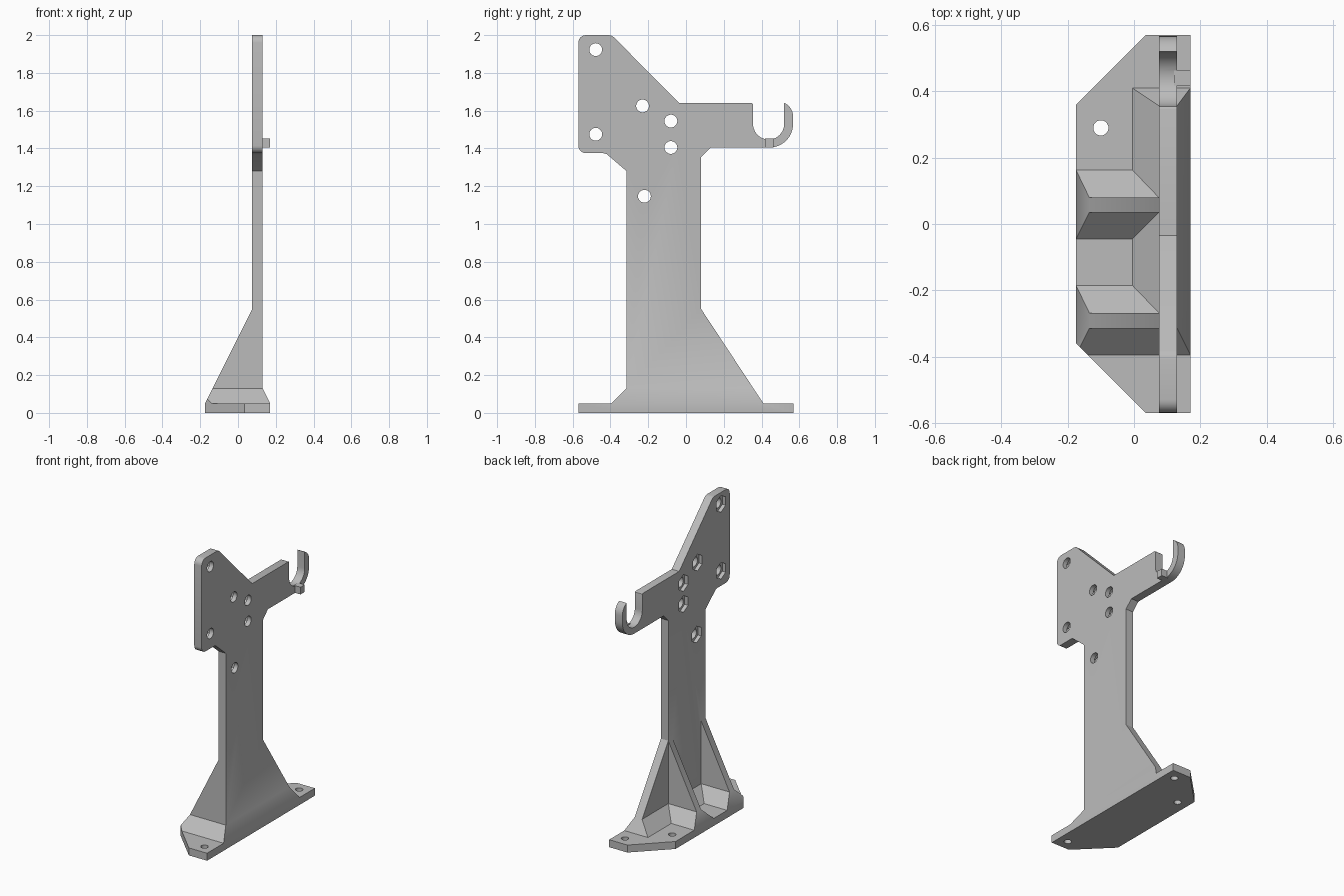
import bpy, bmesh, math
from mathutils import Vector

if "Cube" in bpy.data.objects:
    bpy.data.objects.remove(bpy.data.objects["Cube"])

grey = bpy.data.materials.new("plain grey")
grey.diffuse_color = (0.5, 0.5, 0.5, 1)
grey.use_nodes = True
grey.node_tree.nodes["Principled BSDF"].inputs["Base Color"].default_value = grey.diffuse_color


def make(name, bm):
    bmesh.ops.recalc_face_normals(bm, faces=bm.faces)
    me = bpy.data.meshes.new(name)
    bm.to_mesh(me)
    bm.free()
    ob = bpy.data.objects.new(name, me)
    bpy.context.collection.objects.link(ob)
    me.materials.append(grey)
    return ob


def prism(name, pts, axis, a, b):
    """Extrude a 2D outline along an axis from a to b."""
    bm = bmesh.new()
    place = {"x": lambda p: (a, p[0], p[1]),
             "y": lambda p: (p[0], a, p[1]),
             "z": lambda p: (p[0], p[1], a)}[axis]
    f = bm.faces.new([bm.verts.new(place(p)) for p in pts])
    move = Vector([(b - a) * (axis == k) for k in "xyz"])
    ext = bmesh.ops.extrude_face_region(bm, geom=[f])["geom"]
    bmesh.ops.translate(bm, vec=move,
                        verts=[v for v in ext if isinstance(v, bmesh.types.BMVert)])
    return make(name, bm)


def arc(cx, cy, r, a0, a1, n):
    angles = [math.radians(a0 + (a1 - a0) * i / n) for i in range(n + 1)]
    return [(cx + r * math.cos(a), cy + r * math.sin(a)) for a in angles]


def foot(name, top, low):
    """Flared foot; top and low are (x0, x1, y0, y1), clipped to the base corner."""
    bm = bmesh.new()
    for (x0, x1, y0, y1), z in ((top, 0.13), (low, 0.05), (low, 0.02)):
        for x in (x0, x1):
            for y in (y0, y1):
                bm.verts.new((x, y, z))
    bmesh.ops.convex_hull(bm, input=bm.verts)
    bmesh.ops.dissolve_limit(bm, angle_limit=0.01, verts=bm.verts, edges=bm.edges)
    cut = bmesh.ops.bisect_plane(bm, geom=bm.verts[:] + bm.edges[:] + bm.faces[:],
                                 plane_co=(-0.175, -0.36, 0), plane_no=(-1, -1, 0),
                                 clear_outer=True)
    edges = [e for e in cut["geom_cut"] if isinstance(e, bmesh.types.BMEdge)]
    if edges:
        bmesh.ops.holes_fill(bm, edges=[e for e in bm.edges if e.is_boundary])
    return make(name, bm)


def combine(target, other, operation):
    mod = target.modifiers.new("join", "BOOLEAN")
    mod.operation, mod.object, mod.solver = operation, other, "EXACT"
    bpy.context.view_layer.objects.active = target
    bpy.ops.object.modifier_apply(modifier=mod.name)
    bpy.data.objects.remove(other)


# Upright plate with mounting head, side arm and open hook
outline = ([(-0.315, 0.03), (-0.315, 1.28)]
           + arc(-0.44, 1.335, 0.04, 45, 90, 3)
           + arc(-0.53, 1.415, 0.04, 270, 180, 6)
           + arc(-0.53, 1.96, 0.04, 180, 90, 6)
           + arc(-0.41, 1.96, 0.04, 90, 45, 3)
           + [(-0.035, 1.64), (0.347, 1.64)]
           + arc(0.347, 1.632, 0.008, 90, 0, 3)
           + arc(0.4375, 1.53, 0.0825, 180, 360, 20)
           + [(0.52, 1.64)]
           + arc(0.49, 1.57, 0.077, 60, 0, 6)
           + arc(0.442, 1.53, 0.125, 0, -90, 14)
           + [(0.13, 1.405), (0.08, 1.355), (0.08, 0.55),
              (0.357, 0.13), (0.357, 0.03)])
bracket = prism("bracket", outline, "x", 0.075, 0.13)

# Base plate with two cut corners
base = [(0.035, 0.57), (0.17, 0.57), (0.17, -0.57), (0.035, -0.57),
        (-0.175, -0.36), (-0.175, 0.36)]
combine(bracket, prism("base_plate", base, "z", 0, 0.05), "UNION")

# Flared foot along the upright
combine(bracket, foot("plate_foot", (0.075, 0.13, -0.315, 0.357),
                      (-0.005, 0.17, -0.395, 0.41)), "UNION")

# Two triangular ribs, each with a flared foot
rib = [(0.1, 0.6), (0.075, 0.55), (-0.135, 0.13), (-0.135, 0.03), (0.1, 0.03)]
for y0, y1 in ((0.035, 0.08), (-0.315, -0.268)):
    combine(bracket, prism("rib", rib[1:] + [(0.1, 0.55)], "y", y0, y1), "UNION")
    combine(bracket, foot("rib_foot", (-0.135, 0.1, y0, y1),
                          (-0.175, 0.1, y0 - 0.08, y1 + 0.083)), "UNION")

# Small tab beside the hook
tab = [(0.418, 1.405), (0.463, 1.405), (0.463, 1.453), (0.418, 1.453)]
combine(bracket, prism("hook_tab", tab, "x", 0.12, 0.17), "UNION")

# Bolt holes with hexagonal nut pockets on the rib side
for y, z in ((-0.478, 1.923), (-0.478, 1.475), (-0.23, 1.625),
             (-0.08, 1.545), (-0.08, 1.405), (-0.22, 1.147)):
    combine(bracket, prism("hole", arc(y, z, 0.034, 0, 345, 23), "x", 0, 0.2), "DIFFERENCE")
    combine(bracket, prism("pocket", arc(y, z, 0.056, 30, 330, 5), "x", 0.05, 0.1), "DIFFERENCE")

# Screw holes in the base
for x, y in ((0.102, 0.5), (0.102, -0.5), (-0.1, 0.29)):
    combine(bracket, prism("hole", arc(x, y, 0.023, 0, 345, 23), "z", -0.1, 0.1), "DIFFERENCE")

bpy.ops.object.select_all(action="DESELECT")
bracket.select_set(True)
bpy.context.view_layer.objects.active = bracket
bpy.ops.object.shade_smooth_by_angle(angle=math.radians(30))
